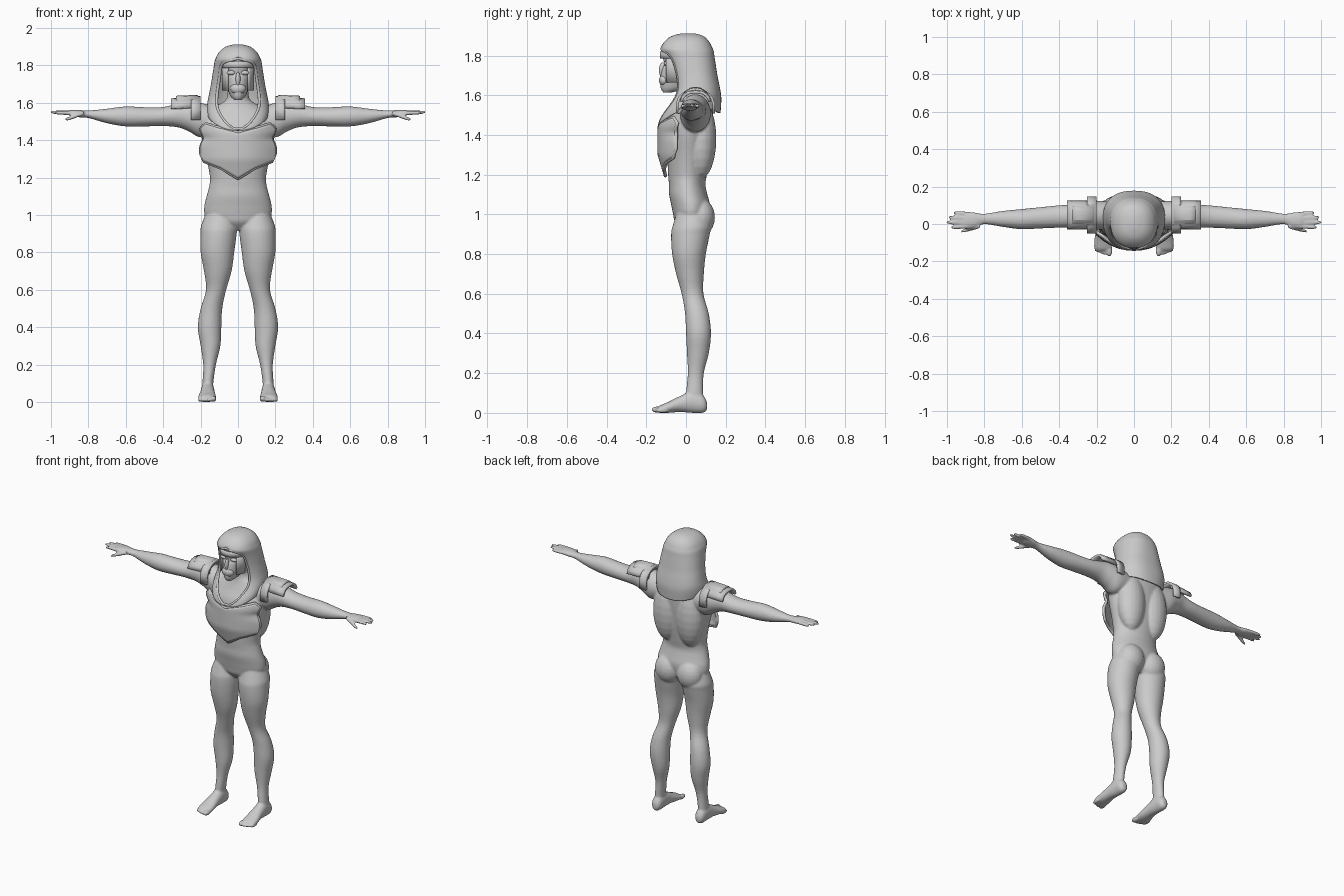
import bpy, bmesh, math
from mathutils import Vector

if "Cube" in bpy.data.objects:
    bpy.data.objects.remove(bpy.data.objects["Cube"])

grey = bpy.data.materials.new("plain_grey")
grey.diffuse_color = (0.6, 0.6, 0.6, 1)
grey.use_nodes = True
grey.node_tree.nodes["Principled BSDF"].inputs["Base Color"].default_value = grey.diffuse_color


def spline(rows, n=4):
    """Catmull-Rom interpolation of tuples."""
    out = []
    for i in range(len(rows) - 1):
        p = [rows[max(0, min(len(rows) - 1, i + k))] for k in (-1, 0, 1, 2)]
        for j in range(n):
            t = j / n
            out.append(tuple(0.5 * (2*b + (c-a)*t + (2*a-5*b+4*c-d)*t*t + (3*b-a-3*c+d)*t**3)
                             for a, b, c, d in zip(*p)))
    return out + [rows[-1]]


def loft(bm, rows, axis, s=1, sides=28):
    """rows: (t, centre_a, half_a, b_low, b_high); s=-1 mirrors in x."""
    rings = []
    for t, ca, ra, b0, b1 in spline(rows):
        ring = []
        for k in range(sides):
            w = 2 * math.pi * k / sides
            a = ca + ra * math.cos(w)
            b = (b0 + b1) / 2 + (b1 - b0) / 2 * math.sin(w)
            p = {'z': (a, b, t), 'x': (t, a, b), 'y': (a, t, b)}[axis]
            ring.append(bm.verts.new((p[0] * s, p[1], p[2])))
        rings.append(ring)
    for r, q in zip(rings, rings[1:]):
        for k in range(sides):
            m = (k + 1) % sides
            bm.faces.new((r[k], r[m], q[m], q[k]))
    bm.faces.new(rings[0])
    bm.faces.new(rings[-1])


def ball(bm, c, r):
    vs = bmesh.ops.create_uvsphere(bm, u_segments=20, v_segments=12, radius=1)["verts"]
    for v in vs:
        v.co = Vector(c) + Vector((v.co.x * r[0], v.co.y * r[1], v.co.z * r[2]))


def grid(bm, rows):
    vs = [[bm.verts.new(p) for p in r] for r in rows]
    for r, q in zip(vs, vs[1:]):
        for k in range(len(r) - 1):
            bm.faces.new((r[k], r[k+1], q[k+1], q[k]))


def finish(name, bm, angle=40, thick=0, voxel=0, smooth=0):
    bmesh.ops.remove_doubles(bm, verts=bm.verts, dist=1e-5)
    bmesh.ops.recalc_face_normals(bm, faces=bm.faces)
    me = bpy.data.meshes.new(name)
    bm.to_mesh(me)
    bm.free()
    me.materials.append(grey)
    ob = bpy.data.objects.new(name, me)
    bpy.context.collection.objects.link(ob)
    bpy.context.view_layer.objects.active = ob
    ob.select_set(True)
    bpy.ops.object.shade_smooth_by_angle(angle=math.radians(angle))
    ob.select_set(False)
    if thick:
        m = ob.modifiers.new("thickness", 'SOLIDIFY')
        m.thickness, m.offset = thick, 0
    if voxel:
        m = ob.modifiers.new("fuse", 'REMESH')
        m.mode, m.voxel_size, m.use_smooth_shade = 'VOXEL', voxel, True
        m = ob.modifiers.new("soften", 'SMOOTH')
        m.factor, m.iterations = 0.5, smooth
    return ob


def tube(name, pts, r, cyclic=False):
    cu = bpy.data.curves.new(name, 'CURVE')
    cu.dimensions, cu.bevel_depth, cu.bevel_resolution, cu.use_fill_caps = '3D', r, 2, True
    sp = cu.splines.new('POLY')
    sp.points.add(len(pts) - 1)
    for q, p in zip(sp.points, pts):
        q.co = (*p, 1)
    sp.use_cyclic_u = cyclic
    cu.materials.append(grey)
    bpy.context.collection.objects.link(bpy.data.objects.new(name, cu))


# Body: torso, neck, legs, feet, arms and hands fused into one skin
bm = bmesh.new()
loft(bm, [(.92, 0, .06, -.02, .07), (.96, 0, .14, -.055, .10), (1.0, 0, .178, -.065, .115),
          (1.05, 0, .18, -.075, .12), (1.1, 0, .168, -.085, .108), (1.15, 0, .155, -.086, .098),
          (1.2, 0, .15, -.09, .105), (1.3, 0, .168, -.095, .12), (1.4, 0, .192, -.1, .13),
          (1.47, 0, .198, -.09, .135), (1.53, 0, .18, -.06, .135), (1.58, 0, .12, -.04, .12),
          (1.62, 0, .062, -.035, .09), (1.7, 0, .055, -.04, .07)], 'z', sides=40)
for s in (1, -1):
    ball(bm, (.082*s, .072, .985), (.088, .074, .095))    # buttock
    ball(bm, (.085*s, .075, 1.38), (.095, .078, .2))      # back muscle
    loft(bm, [(1.06, .09, .06, -.03, .09), (.95, .1, .095, -.065, .125), (.9, .104, .097, -.075, .12),
              (.8, .11, .09, -.07, .1), (.7, .108, .074, -.05, .09), (.6, .117, .054, -.022, .088),
              (.5, .142, .058, -.005, .115), (.4, .152, .063, 0, .126), (.3, .147, .053, .005, .115),
              (.2, .152, .034, .009, .09), (.1, .161, .029, .0, .086), (.03, .162, .03, 0, .09)], 'z', s)
    loft(bm, [(.106, .162, .015, .015, .055), (.085, .162, .032, 0, .09), (.03, .162, .036, 0, .11),
              (-.03, .163, .04, .004, .085), (-.09, .165, .048, 0, .055), (-.13, .165, .046, 0, .038),
              (-.143, .165, .03, .006, .028)], 'y', s)
    for i, x in enumerate((.132, .155, .172, .187, .202)):  # toes
        r = .0165 if i == 0 else .0115
        ball(bm, (x*s, -.142 + .006*i, r), (r, .033, r))
    loft(bm, [(.1, .045, .07, 1.44, 1.57), (.2, .047, .078, 1.415, 1.6), (.26, .046, .072, 1.445, 1.605),
              (.32, .042, .064, 1.468, 1.597), (.4, .04, .06, 1.475, 1.577), (.5, .033, .057, 1.473, 1.576),
              (.6, .026, .054, 1.473, 1.58), (.7, .027, .043, 1.49, 1.568), (.8, .027, .028, 1.518, 1.558),
              (.85, .02, .042, 1.522, 1.562), (.89, .02, .043, 1.528, 1.562), (.91, .02, .03, 1.535, 1.557)],
         'x', s)
    for y0, x0, y1, x1, z1 in ((.052, .87, .06, .963, 1.545), (.032, .87, .036, .992, 1.55),
                               (.01, .87, .008, 1.003, 1.55), (-.012, .87, -.018, .98, 1.545),
                               (-.012, .825, -.04, .925, 1.508)):  # fingers and thumb
        f = lambda t, r: (x0 + (x1-x0)*t, y0 + (y1-y0)*t, r, 1.545 + (z1-1.545)*t - r, 1.545 + (z1-1.545)*t + r)
        loft(bm, [f(0, .012), f(.5, .0115), f(.9, .009), f(1, .005)], 'x', s, 12)
finish("body", bm, voxel=.0065, smooth=4)

# Masked head
bm = bmesh.new()
loft(bm, [(1.615, 0, .02, -.115, -.07), (1.635, 0, .04, -.127, 0), (1.68, 0, .057, -.13, .05),
          (1.73, 0, .068, -.122, .08), (1.755, 0, .07, -.11, .08), (1.785, 0, .072, -.115, .08),
          (1.82, 0, .075, -.112, .08), (1.86, 0, .065, -.08, .07), (1.88, 0, .03, -.04, .04)], 'z')
ball(bm, (0, -.118, 1.725), (.013, .018, .04))            # nose ridge
ball(bm, (0, -.11, 1.675), (.042, .026, .03))             # muzzle
finish("masked_head", bm)
bm = bmesh.new()
for s in (1, -1):
    ball(bm, (.036*s, -.1, 1.76), (.024, .012, .012))
finish("eyes", bm)


def face_arc(name, z0, z1, a0, a1, r):
    bm = bmesh.new()
    grid(bm, [[(r*math.sin(a0 + (a1-a0)*k/10), -.03 - (r+.01)*math.cos(a0 + (a1-a0)*k/10), z)
               for k in range(11)] for z in (z0, (z0+z1)/2, z1)])
    finish(name, bm, thick=.012)


face_arc("brow_band", 1.785, 1.82, -1.3, 1.3, .086)
face_arc("cheek_guard_left", 1.665, 1.8, .75, 1.45, .08)
face_arc("cheek_guard_right", 1.665, 1.8, -1.45, -.75, .08)

# Hood: (z, half width, y front, y back, half angle of the opening)
rows = spline([(1.906, .02, -.02, .04, 0), (1.893, .065, -.07, .085, 0), (1.865, .098, -.105, .113, 0),
               (1.835, .114, -.122, .128, 3), (1.818, .12, -.115, .134, 33), (1.79, .124, -.1, .138, 44),
               (1.74, .132, -.08, .146, 45), (1.68, .141, -.068, .155, 46), (1.61, .15, -.07, .166, 46),
               (1.55, .158, -.09, .172, 40), (1.49, .16, -.122, .17, 22), (1.45, .156, -.135, .168, 0)], 3)
sgn = lambda v, e: math.copysign(abs(v) ** e, v)
surf = []
for z, rx, yf, yb, g in rows:
    line, lim = [], math.pi - math.radians(max(0, g))
    for k in range(41):
        w = -lim + 2 * lim * k / 40
        c = math.cos(w)
        zz = z
        if z < 1.7:                                        # hem higher at the back
            zz = 1.7 - (1.7 - z) * (1.7 - (1.53 + .03*c - .05*c*c)) / .25
        line.append((rx * sgn(math.sin(w), .85), (yf+yb)/2 + (yb-yf)/2 * sgn(c, .85), zz))
    surf.append(line)
bm = bmesh.new()
grid(bm, surf)
bm.verts.ensure_lookup_table()
bm.faces.new(bm.verts[1:41])
finish("hood", bm, thick=.012)
edge = [r for r, q in zip(surf, rows) if q[4] > 1]
tube("hood_hem", [r[0] for r in reversed(edge)] + [r[-1] for r in edge], .008, True)


# Chest plate
def lerp(tab, x):
    for (a, u), (b, v) in zip(tab, tab[1:]):
        if x <= b + 1e-6:
            return u + (v-u) * (x-a) / (b-a)


def plate_pt(x, t):
    ax = abs(x)
    lo = lerp([(0, 1.195), (.09, 1.25), (.18, 1.285), (.2, 1.33)], ax)
    hi = lerp([(0, 1.44), (.1, 1.465), (.17, 1.487), (.2, 1.46)], ax)
    z = lo + (hi - lo) * t
    y = -.135 + .085*(ax/.2)**2.2 + max(0, 1.3-z)*.3 + max(0, z-1.44)*.3
    return (x * (1 - .1*math.exp(-((z-1.41)/.03)**2)*ax/.2), y, z)


xs = [-.2 + .01*i for i in range(41)]
ts = [i / 14 for i in range(15)]
bm = bmesh.new()
grid(bm, [[plate_pt(x, t) for x in xs] for t in ts])
finish("chest_plate", bm, thick=.016)
tube("chest_plate_rim", [plate_pt(x, 0) for x in xs] + [plate_pt(.2, t) for t in ts[1:]]
     + [plate_pt(x, 1) for x in xs[-2::-1]] + [plate_pt(-.2, t) for t in ts[-2:0:-1]], .009, True)


# Shoulder pads: faceted plates bent round the upper arm
def pad(name, s, x0, x1, ry, rz0, rz1, a0, a1, n):
    bm = bmesh.new()
    ang = [math.radians(a0 + (a1-a0)*k/n) for k in range(n+1)]
    grid(bm, [[(s*(x0 + (x1-x0)*t), .048 + ry*sgn(math.cos(a), .8),
                1.53 + (rz0 + (rz1-rz0)*t)*sgn(math.sin(a), .7)) for a in ang] for t in (0, .75, 1)])
    finish(name, bm, angle=25, thick=.014)


for s, side in ((1, "left"), (-1, "right")):
    pad("shoulder_pad_" + side, s, .2, .358, .075, .1, .086, 18, 162, 8)
    pad("shoulder_strap_" + side, s, .2, .25, .093, .09, .09, -8, 188, 10)
    pad("shoulder_crest_" + side, s, .215, .33, .06, .105, .1, 35, 145, 6)
